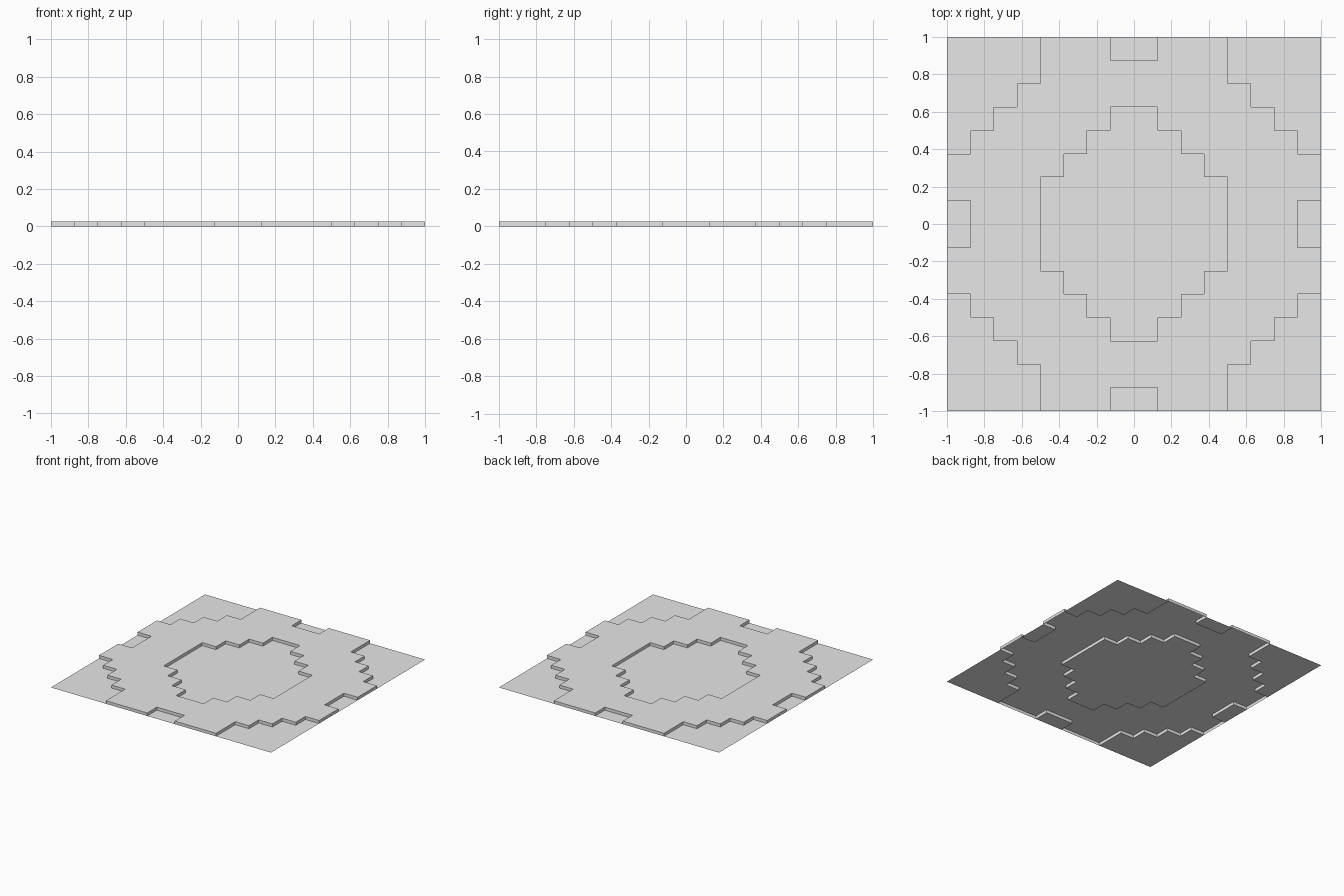
import bpy
import bmesh

cube = bpy.data.objects.get("Cube")
if cube:
    bpy.data.objects.remove(cube, do_unlink=True)

CELLS = 16          # plate is divided into square cells
HEIGHT = 0.025      # height of the raised ring

# Widths per row, counted in cells from the centre line outwards
CENTRE = [4, 4, 3, 2, 1, 0, 0, 0]      # recess covers columns below this
CORNER = [8, 8, 8, 7, 6, 5, 4, 4]      # corner steps start at this column


def is_raised(x, y):
    """True where the cell at this centre point belongs to the raised ring."""
    half = CELLS // 2
    col, row = int(abs(x) * half), int(abs(y) * half)
    notch = (col == 0 and row == half - 1) or (row == 0 and col == half - 1)
    return CENTRE[row] <= col < CORNER[row] and not notch


# Plain grey finish
grey = bpy.data.materials.new("light_grey")
grey.use_nodes = True
colour = (0.8, 0.8, 0.8, 1.0)
grey.diffuse_color = colour
grey.node_tree.nodes["Principled BSDF"].inputs["Base Color"].default_value = colour

# Flat sheet of cells
bm = bmesh.new()
bmesh.ops.create_grid(bm, x_segments=CELLS, y_segments=CELLS, size=1.0)

# Raise the ring, leaving it open underneath
ring = []
for face in bm.faces:
    c = face.calc_center_median()
    if is_raised(c.x, c.y):
        ring.append(face)
result = bmesh.ops.extrude_face_region(bm, geom=ring)
lifted = [v for v in result["geom"] if isinstance(v, bmesh.types.BMVert)]
bmesh.ops.translate(bm, verts=lifted, vec=(0, 0, HEIGHT))
leftover = [f for f in ring if f.is_valid and f.calc_center_median().z < HEIGHT / 4]
if leftover:
    bmesh.ops.delete(bm, geom=leftover, context="FACES")

# Keep every flat face pointing up
bmesh.ops.recalc_face_normals(bm, faces=bm.faces[:])
bm.normal_update()
if sum(f.normal.z for f in bm.faces) < 0:
    bmesh.ops.reverse_faces(bm, faces=bm.faces[:])

mesh = bpy.data.meshes.new("stepped_plate")
bm.to_mesh(mesh)
bm.free()
mesh.materials.append(grey)
plate = bpy.data.objects.new("stepped_plate", mesh)
bpy.context.collection.objects.link(plate)
